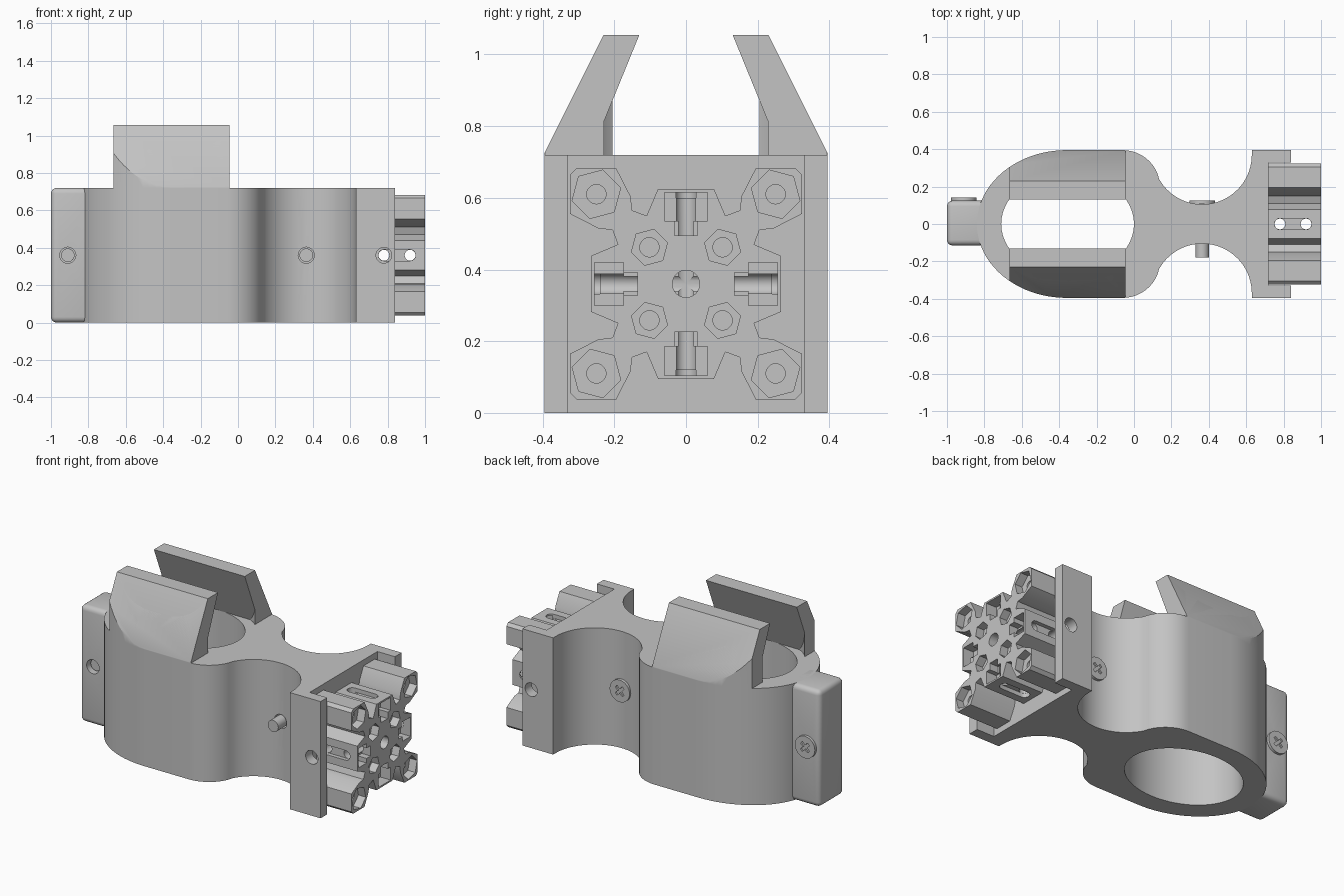
import bpy, bmesh
from math import sin, cos, pi, radians, copysign
from mathutils import Vector

if "Cube" in bpy.data.objects:
    bpy.data.objects.remove(bpy.data.objects["Cube"], do_unlink=True)

GREY = (0.55, 0.55, 0.55, 1)
grey = bpy.data.materials.new("plain_grey")
grey.use_nodes = True
grey.diffuse_color = GREY
grey.node_tree.nodes["Principled BSDF"].inputs["Base Color"].default_value = GREY

H = 0.72      # body height
MID = 0.36    # mid height


def prism(name, pts, axis, lo, hi):
    """Extrude a 2D outline along an axis: z uses (x, y), x uses (y, z), y uses (x, z)."""
    place = {"z": lambda a, b, t: (a, b, t),
             "x": lambda a, b, t: (t, a, b),
             "y": lambda a, b, t: (a, t, b)}[axis]
    bm = bmesh.new()
    face = bm.faces.new([bm.verts.new(place(a, b, lo)) for a, b in pts])
    ext = bmesh.ops.extrude_face_region(bm, geom=[face])
    move = Vector(place(0, 0, hi - lo))
    bmesh.ops.translate(bm, vec=move, verts=[v for v in ext["geom"] if isinstance(v, bmesh.types.BMVert)])
    bmesh.ops.recalc_face_normals(bm, faces=bm.faces)
    mesh = bpy.data.meshes.new(name)
    bm.to_mesh(mesh)
    bm.free()
    mesh.materials.append(grey)
    ob = bpy.data.objects.new(name, mesh)
    bpy.context.collection.objects.link(ob)
    return ob


def ring(cx, cy, r, n=32, turn=0.0):
    return [(cx + r * cos(turn + 2 * pi * i / n), cy + r * sin(turn + 2 * pi * i / n)) for i in range(n)]


def rect(a0, a1, b0, b1):
    return [(a0, b0), (a1, b0), (a1, b1), (a0, b1)]


def arc(cx, cy, rx, ry, a0, a1, n):
    return [(cx + rx * cos(radians(a0 + (a1 - a0) * i / n)),
             cy + ry * sin(radians(a0 + (a1 - a0) * i / n))) for i in range(n + 1)]


def oval(cx, rx, ry, power, n=56):
    """Superellipse: power 2 is a plain ellipse, higher is squarer."""
    pts = []
    for i in range(n):
        c, s = cos(2 * pi * i / n), sin(2 * pi * i / n)
        pts.append((cx + rx * copysign(abs(c) ** (2 / power), c), ry * copysign(abs(s) ** (2 / power), s)))
    return pts


def apply(ob, mod):
    bpy.ops.object.select_all(action="DESELECT")
    bpy.context.view_layer.objects.active = ob
    ob.select_set(True)
    bpy.ops.object.modifier_apply(modifier=mod.name)


def boolean(ob, tool, op="DIFFERENCE", keep=False):
    mod = ob.modifiers.new("cut", "BOOLEAN")
    mod.operation, mod.solver, mod.object = op, "EXACT", tool
    apply(ob, mod)
    if not keep:
        bpy.data.objects.remove(tool, do_unlink=True)


def bevel(ob, width, segments):
    mod = ob.modifiers.new("round", "BEVEL")
    mod.width, mod.segments = width, segments
    apply(ob, mod)


def smooth(ob):
    bpy.ops.object.select_all(action="DESELECT")
    bpy.context.view_layer.objects.active = ob
    ob.select_set(True)
    bpy.ops.object.shade_smooth_by_angle(angle=radians(30))


# Body outline: oval, waist, then a channel for the connector
half = arc(-0.36, 0, 0.48, 0.395, 180, 90, 20)
half += arc(-0.06, 0.195, 0.2, 0.2, 90, 22.4, 9)
half += arc(0.365, 0.37, 0.265, 0.265, 202.4, 360, 22)[1:]
half += [(0.63, 0.395), (0.84, 0.395), (0.84, 0.33), (0.72, 0.33)]
outline = half + [(x, -y) for x, y in reversed(half[1:])]

body = prism("body", outline, "z", 0, H)
boolean(body, prism("cutter", oval(-0.355, 0.355, 0.275, 2), "z", -0.1, 1.3))
boolean(body, prism("cutter", ring(0.78, MID, 0.042), "y", -0.6, 0.6))
boolean(body, prism("cutter", ring(0.365, MID, 0.043), "y", -0.3, 0.05))
smooth(body)

# Jaws: sloped plates trimmed to the body outline, plus the wall that carries them
envelope = prism("envelope", outline, "z", -0.1, 1.3)
envelope.hide_render = True
for side, label in ((1, "back"), (-1, "front")):
    top = [(0.397, H), (0.23, 1.055), (0.13, 1.055)]
    for name, foot in (("jaw", 0.267), ("jaw_wall", 0.13)):
        pts = [(side * y, z) for y, z in top + [(foot, H)]]
        jaw = prism(label + "_" + name, pts, "x", -0.665, -0.045)
        boolean(jaw, envelope, "INTERSECT", keep=True)
        if name == "jaw_wall":
            boolean(jaw, prism("cutter", oval(-0.345, 0.365, 0.3, 3), "z", -0.1, 1.3))
        smooth(jaw)
bpy.data.objects.remove(envelope, do_unlink=True)

# Rounded end block with a screw hole
end_block = prism("end_block", rect(-1, -0.76, -0.115, 0.125), "z", 0, H)
bevel(end_block, 0.03, 4)
boolean(end_block, prism("cutter", ring(-0.91, MID, 0.043), "y", -0.3, 0.3))
smooth(end_block)


# Screws with cross-slotted heads on the back
def screw(name, x, tip, seat):
    shaft = prism(name + "_shaft", ring(x, MID, 0.036), "y", tip, seat + 0.005)
    head = prism(name + "_head", ring(x, MID, 0.068), "y", seat, seat + 0.018)
    for w, h in ((0.034, 0.009), (0.009, 0.034)):
        cross = [(x + (a - b) * 0.707, MID + (a + b) * 0.707) for a, b in rect(-w, w, -h, h)]
        boolean(head, prism("cutter", cross, "y", seat + 0.008, seat + 0.1))
    smooth(shaft)
    smooth(head)


screw("waist_screw", 0.365, -0.18, 0.108)
screw("end_screw", -0.91, -0.085, 0.123)

# Connector: a slotted square profile, the same on all four sides
flank = [(-0.195, 0.323), (-0.155, 0.245), (-0.15, 0.205), (-0.11, 0.19), (-0.078, 0.265)]
side_pts = [(-0.305, 0.323)] + flank + [(-a, b) for a, b in reversed(flank)] + [(0.305, 0.323)]


def turned(pts, k):
    """Turn a profile drawn on the top side by k quarter turns."""
    c, s = round(cos(k * pi / 2)), round(sin(k * pi / 2))
    return [(a * c + b * s, MID + b * c - a * s) for a, b in pts]


connector = prism("connector", [p for k in range(4) for p in turned(side_pts, k)], "x", 0.72, 1.0)

# Nut pockets, stems and shallow side slots
slot = arc(0.78, 0, 0.03, 0.03, 90, 270, 8) + arc(0.92, 0, 0.03, 0.03, -90, 90, 8)
for k in range(4):
    boolean(connector, prism("cutter", turned(rect(-0.06, 0.06, 0.175, 0.255), k), "x", 0.93, 1.1))
    boolean(connector, prism("cutter", turned(rect(-0.032, 0.032, 0.135, 0.18), k), "x", 0.94, 1.1))
for sign in (-1, 1):
    near, far = sorted((sign * 0.24, sign * 0.4))
    boolean(connector, prism("cutter", [(x, MID + t) for x, t in slot], "y", near, far))
    boolean(connector, prism("cutter", slot, "z", MID + near, MID + far))

# Hexagonal pockets and bores at the corners and around the middle
for sy in (-1, 1):
    for sz in (-1, 1):
        for d, r in ((0.25, 0.07), (0.102, 0.052)):
            y, z = sy * d, MID + sz * d
            boolean(connector, prism("cutter", ring(y, z, r, 6, sy * sz * pi / 4), "x", 0.95, 1.1))
            boolean(connector, prism("cutter", ring(y, z, 0.027, 20), "x", 0.8, 1.1))
boolean(connector, prism("cutter", ring(0, MID, 0.038, 24), "x", 0.8, 1.1))

# Cross holes through the connector
for x in (0.78, 0.92):
    boolean(connector, prism("cutter", ring(x, MID, 0.029, 20), "y", -0.5, 0.5))
    boolean(connector, prism("cutter", ring(x, 0, 0.029, 20), "z", -0.2, 0.9))
smooth(connector)
